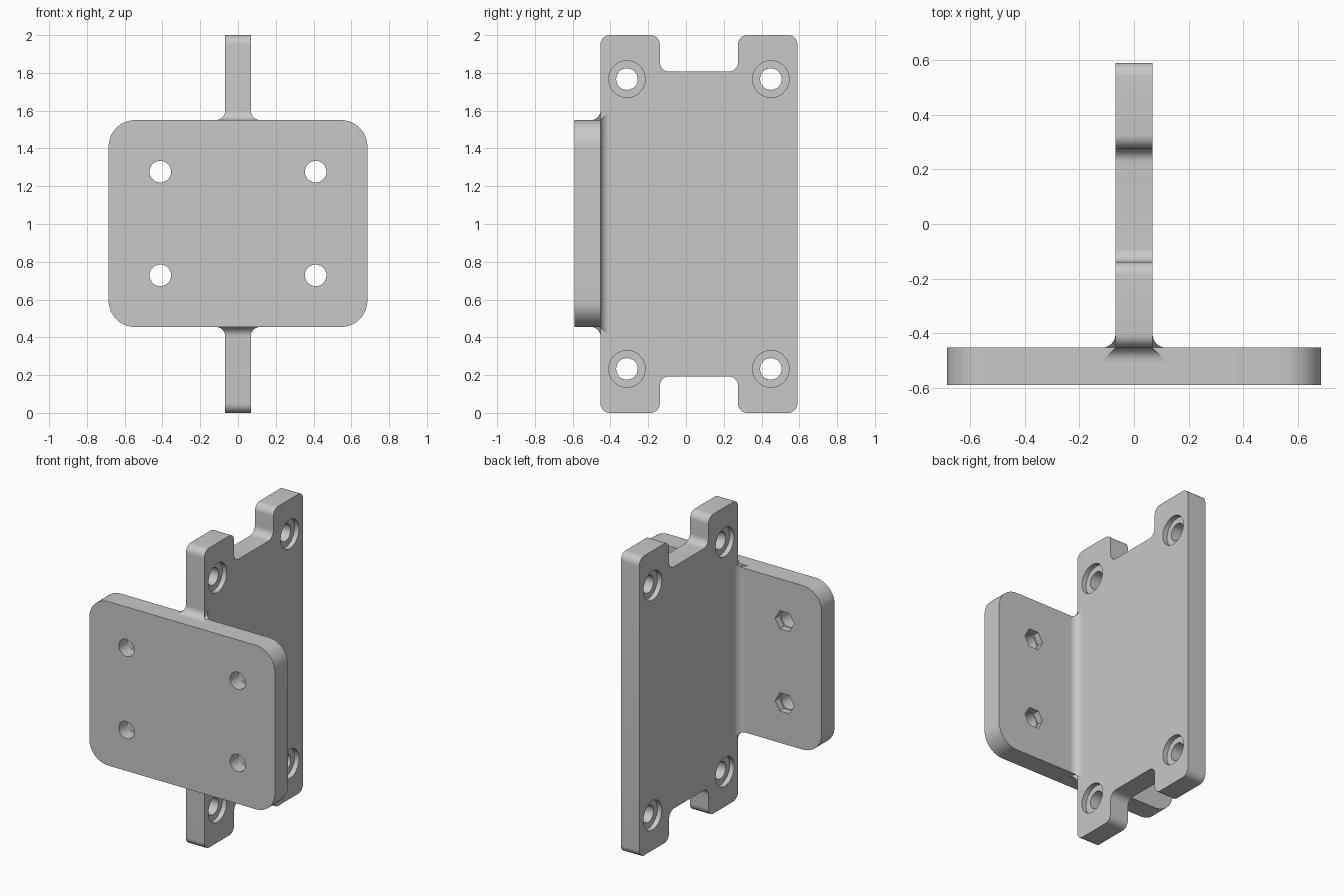
import bpy, bmesh
from math import cos, sin, pi
from mathutils import Vector

if "Cube" in bpy.data.objects:
    bpy.data.objects.remove(bpy.data.objects["Cube"])

grey = bpy.data.materials.new("plain grey")
grey.use_nodes = True
COLOUR = (0.58, 0.58, 0.58, 1)
grey.diffuse_color = COLOUR
grey.node_tree.nodes["Principled BSDF"].inputs["Base Color"].default_value = COLOUR

HALF = 0.068               # half thickness of the upright
FRONT, BACK = -0.59, 0.59  # full depth
SEAM = -0.453              # where the upright meets the front plate
LOW, HIGH = 0.455, 1.55    # front plate height range
R = 0.05                   # small corner and fillet radius
MID = (SEAM + BACK) / 2    # middle of the upright


def prism(name, outline, place, lo, hi):
    """Extrude a 2D outline; lo and hi give the end position at each point."""
    bm = bmesh.new()
    ends = [[bm.verts.new(place(u, v, end(u, v))) for u, v in outline] for end in (lo, hi)]
    n = len(outline)
    bm.faces.new(ends[0])
    bm.faces.new(ends[1][::-1])
    for i in range(n):
        j = (i + 1) % n
        bm.faces.new((ends[0][i], ends[0][j], ends[1][j], ends[1][i]))
    bmesh.ops.recalc_face_normals(bm, faces=bm.faces)
    mesh = bpy.data.meshes.new(name)
    bm.to_mesh(mesh)
    bm.free()
    mesh.materials.append(grey)
    obj = bpy.data.objects.new(name, mesh)
    bpy.context.collection.objects.link(obj)
    return obj


def along_x(u, v, w):
    return (w, u, v)


def along_y(u, v, w):
    return (u, w, v)


def at(value):
    return lambda u, v: value


def rounded(corners, r, steps=10):
    """Round every right-angled corner of an outline, inward or outward."""
    pts = []
    for i, c in enumerate(corners):
        p = Vector(c)
        to_prev = (Vector(corners[i - 1]) - p).normalized()
        to_next = (Vector(corners[(i + 1) % len(corners)]) - p).normalized()
        centre = p + (to_prev + to_next) * r
        for k in range(steps + 1):
            t = pi / 2 * k / steps
            pts.append(tuple(centre - r * (to_next * cos(t) + to_prev * sin(t))))
    return pts


def ring(cu, cv, r, sides):
    return [(cu + r * cos(2 * pi * k / sides), cv + r * sin(2 * pi * k / sides))
            for k in range(sides)]


def cut(obj, cutters):
    """Subtract the cutters, bake the result and remove them."""
    for c in cutters:
        c.hide_render = True
        mod = obj.modifiers.new("cut", "BOOLEAN")
        mod.operation = "DIFFERENCE"
        mod.solver = "EXACT"
        mod.object = c
    graph = bpy.context.evaluated_depsgraph_get()
    baked = bpy.data.meshes.new_from_object(obj.evaluated_get(graph))
    obj.modifiers.clear()
    obj.data = baked
    for c in cutters:
        bpy.data.objects.remove(c)


# Upright plate, notched at top and bottom
NOTCH, DEPTH = 0.207, 0.193
lower = [(SEAM, 0), (MID - NOTCH, 0), (MID - NOTCH, DEPTH),
         (MID + NOTCH, DEPTH), (MID + NOTCH, 0), (BACK, 0)]
upper = [(y, 2 - z) for y, z in reversed(lower)]
upright = prism("upright_plate", rounded(lower + upper, R), along_x, at(-HALF), at(HALF))

# Bolt holes with a counterbore on each side
cutters = []
for y in (MID - 0.381, MID + 0.381):
    for z in (0.233, 1.767):
        cutters.append(prism("bolt_hole", ring(y, z, 0.057, 48), along_x, at(-0.3), at(0.3)))
        for lo, hi in ((0.035, 0.3), (-0.3, -0.035)):
            cutters.append(prism("counterbore", ring(y, z, 0.097, 48), along_x, at(lo), at(hi)))
cut(upright, cutters)

# Front plate with rounded corners
W = 0.685
face = [(-W, LOW), (W, LOW), (W, HIGH), (-W, HIGH)]
front = prism("front_plate", rounded(face, 0.14, 16), along_y, at(FRONT), at(SEAM))

# Mounting holes with hexagonal nut pockets behind
cutters = []
for x in (-0.411, 0.411):
    for z in (0.728, 1.277):
        cutters.append(prism("mount_hole", ring(x, z, 0.057, 48), along_y, at(-0.9), at(0)))
        cutters.append(prism("nut_pocket", ring(x, z, 0.07, 6), along_y, at(SEAM - 0.045), at(0)))
cut(front, cutters)

# Concave fillets around the joint, with mitred ends
arc = [(R - R * sin(t), R - R * cos(t)) for t in (pi / 2 * k / 10 for k in range(11))]
profile = [(0, 0)] + arc[::-1]
parts = [upright, front]
for side, s in (("left", 1), ("right", -1)):
    parts.append(prism(side + "_fillet", profile,
                       lambda u, v, w: (s * (HALF + u), SEAM + v, w),
                       lambda u, v: LOW - v, lambda u, v: HIGH + v))
for side, s, z in (("top", 1, HIGH), ("bottom", -1, LOW)):
    parts.append(prism(side + "_fillet", profile,
                       lambda u, v, w: (w, SEAM - u, z + s * v),
                       lambda u, v: -HALF - u, lambda u, v: HALF + u))

# Smooth rounded surfaces, keep hard edges
bpy.ops.object.select_all(action="DESELECT")
for obj in parts:
    obj.select_set(True)
bpy.context.view_layer.objects.active = upright
bpy.ops.object.shade_smooth_by_angle(angle=pi / 6)
